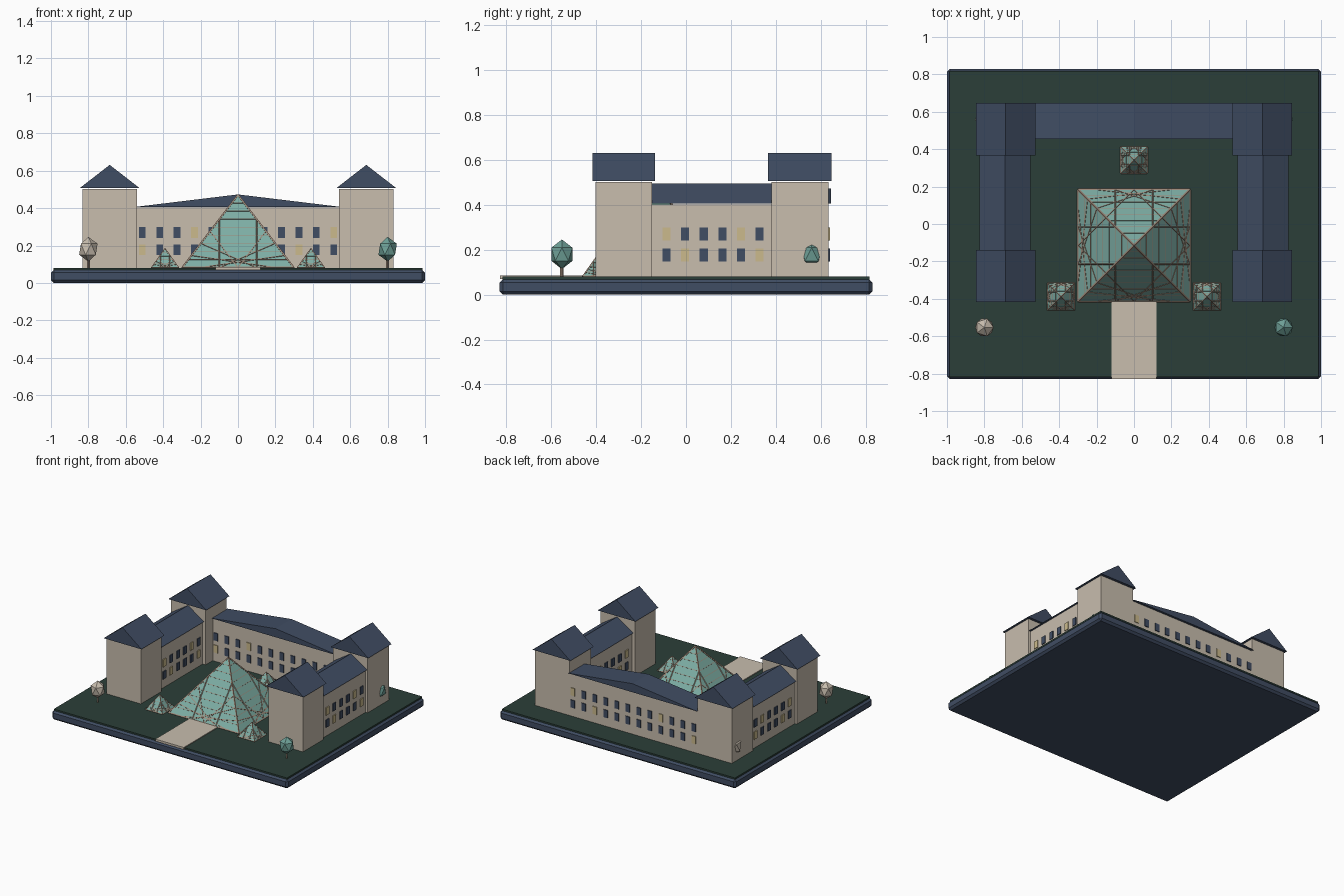
import bpy, bmesh, math
from mathutils import Vector, Matrix

if "Cube" in bpy.data.objects:
    bpy.data.objects.remove(bpy.data.objects["Cube"])


def material(name, rgb):
    m = bpy.data.materials.new(name)
    lin = [((c / 255 + 0.055) / 1.055) ** 2.4 for c in rgb]
    m.diffuse_color = (*lin, 1)
    m.use_nodes = True
    m.node_tree.nodes["Principled BSDF"].inputs["Base Color"].default_value = m.diffuse_color
    return m


STONE = material("pale_stone", (200, 189, 174))
SLATE = material("slate_blue", (64, 77, 99))
GRASS = material("dark_green", (43, 63, 56))
GLASS = material("teal_glass", (126, 174, 165))
LEAF = material("teal_leaf", (110, 160, 151))
LIT = material("warm_window", (203, 186, 140))
FRAME = material("frame_brown", (158, 138, 122))


def finish(name, bm, *mats):
    bmesh.ops.recalc_face_normals(bm, faces=bm.faces)
    me = bpy.data.meshes.new(name)
    bm.to_mesh(me)
    bm.free()
    for m in mats:
        me.materials.append(m)
    ob = bpy.data.objects.new(name, me)
    bpy.context.collection.objects.link(ob)
    return ob


def add_box(bm, lo, hi, index=0):
    lo, hi = Vector(lo), Vector(hi)
    mat = Matrix.Translation((lo + hi) / 2) @ Matrix.Diagonal((*(hi - lo), 1))
    verts = bmesh.ops.create_cube(bm, size=1, matrix=mat)["verts"]
    for f in {f for v in verts for f in v.link_faces}:
        f.material_index = index


def box(name, lo, hi, mat):
    bm = bmesh.new()
    add_box(bm, lo, hi)
    return finish(name, bm, mat)


def gable(name, x0, x1, y0, y1, z0, z1):
    """Triangular prism roof with its ridge along y."""
    bm = bmesh.new()
    profile = [(x0, z0), (x1, z0), ((x0 + x1) / 2, z1)]
    a = [bm.verts.new((x, y0, z)) for x, z in profile]
    b = [bm.verts.new((x, y1, z)) for x, z in profile]
    bm.faces.new(a)
    bm.faces.new(b)
    for i in range(3):
        j = (i + 1) % 3
        bm.faces.new((a[i], a[j], b[j], b[i]))
    return finish(name, bm, SLATE)


def add_bar(bm, p, q, r):
    d = q - p
    mat = Matrix.Translation((p + q) / 2) @ d.to_track_quat('Z', 'Y').to_matrix().to_4x4()
    bmesh.ops.create_cone(bm, cap_ends=True, segments=4, radius1=r, radius2=r,
                          depth=d.length, matrix=mat)


def pyramid(name, cx, cy, half, z0, z1, levels, r):
    """Glass pyramid with a lattice of bars on each side."""
    apex = Vector((cx, cy, z1))
    corners = [Vector((cx + sx * half, cy + sy * half, z0))
               for sx, sy in ((-1, -1), (1, -1), (1, 1), (-1, 1))]
    bm = bmesh.new()
    vs = [bm.verts.new(c) for c in corners]
    top = bm.verts.new(apex)
    bm.faces.new(vs)
    for i in range(4):
        bm.faces.new((vs[i], vs[(i + 1) % 4], top))
    finish(name + "_glass", bm, GLASS)

    bm = bmesh.new()
    for i in range(4):
        a, b = corners[i], corners[(i + 1) % 4]
        add_bar(bm, a, apex, r * 1.3)
        add_bar(bm, a, b, r * 1.3)
        for k in range(1, levels):
            t = k / levels
            add_bar(bm, a.lerp(apex, t), b.lerp(apex, t), r * 0.55)
        # crossing bars between the two sloping edges and down to the base
        for k in range(1, 5):
            t = k / 6
            add_bar(bm, a.lerp(b, t), b.lerp(apex, t), r * 0.8)
            add_bar(bm, b.lerp(a, t), a.lerp(apex, t), r * 0.8)
    finish(name + "_frame", bm, FRAME)


# Plinth, lawn and path
plinth = box("plinth", (-1, -0.83, 0), (1, 0.83, 0.07), SLATE)
bev = plinth.modifiers.new("bevel", 'BEVEL')
bev.width = 0.015
bev.segments = 1
box("lawn", (-0.987, -0.817, 0.06), (0.987, 0.817, 0.08), GRASS)
box("path", (-0.12, -0.828, 0.07), (0.12, -0.41, 0.086), STONE)

# Rows of windows: two floors, a few of them lit
FLOORS = ((0.148, 0.206), (0.241, 0.299))
W, T = 0.018, 0.006


def windows(name, count, start, step, lit, place):
    bm = bmesh.new()
    for floor, (z0, z1) in enumerate(FLOORS):
        for i in range(count):
            c = start + i * step
            lo, hi = place(c - W, c + W)
            add_box(bm, (*lo, z0), (*hi, z1), 1 if i in lit[floor] else 0)
    finish(name, bm, SLATE, LIT)


# Back wing
box("back_wing", (-0.55, 0.466, 0.075), (0.55, 0.635, 0.403), STONE)
gable("back_wing_roof", -0.545, 0.545, 0.455, 0.647, 0.407, 0.473)
for label, y in (("front", 0.466), ("rear", 0.635)):
    windows("back_wing_windows_" + label, 12, -0.512, 0.0931, ({0, 9}, {3, 11}),
            lambda a, b: ((a, y - T), (b, y + T)))

# Side wings, corner towers and trees
for side, s in (("left", -1), ("right", 1)):
    xs = sorted((s * 0.565, s * 0.815))
    box(side + "_wing", (xs[0], -0.17, 0.075), (xs[1], 0.40, 0.403), STONE)
    gable(side + "_wing_roof", xs[0] - 0.012, xs[1] + 0.012, -0.16, 0.39, 0.407, 0.495)
    for label, x in zip(("a", "b"), xs):
        windows(f"{side}_wing_windows_{label}", 6, -0.087, 0.083, ({1, 5}, {0, 4}),
                lambda a, b: ((x - T, a), (x + T, b)))
    xs = sorted((s * 0.54, s * 0.832))
    for end, y0, y1 in (("front", -0.403, -0.152), ("back", 0.38, 0.635)):
        box(f"{end}_{side}_tower", (xs[0], y0, 0.075), (xs[1], y1, 0.502), STONE)
        gable(f"{end}_{side}_tower_roof", xs[0] - 0.014, xs[1] + 0.014,
              y0 - 0.014, y1 + 0.013, 0.507, 0.631)
    for end, y in (("front", -0.553), ("back", 0.56)):
        bm = bmesh.new()
        bmesh.ops.create_icosphere(
            bm, subdivisions=1, radius=0.055,
            matrix=Matrix.Translation((s * 0.8, y, 0.18)) @ Matrix.Diagonal((1, 1, 1.2, 1)))
        finish(f"{end}_{side}_tree_crown", bm, LEAF if s > 0 else STONE)
        bm = bmesh.new()
        add_bar(bm, Vector((s * 0.8, y, 0.075)), Vector((s * 0.8, y, 0.15)), 0.008)
        finish(f"{end}_{side}_tree_trunk", bm, FRAME)

# Glass pyramids
pyramid("main_pyramid", 0, -0.115, 0.298, 0.082, 0.47, 9, 0.0045)
pyramid("left_small_pyramid", -0.39, -0.388, 0.072, 0.082, 0.183, 5, 0.0028)
pyramid("right_small_pyramid", 0.39, -0.388, 0.072, 0.082, 0.183, 5, 0.0028)
pyramid("back_small_pyramid", 0, 0.342, 0.07, 0.082, 0.183, 5, 0.0028)
